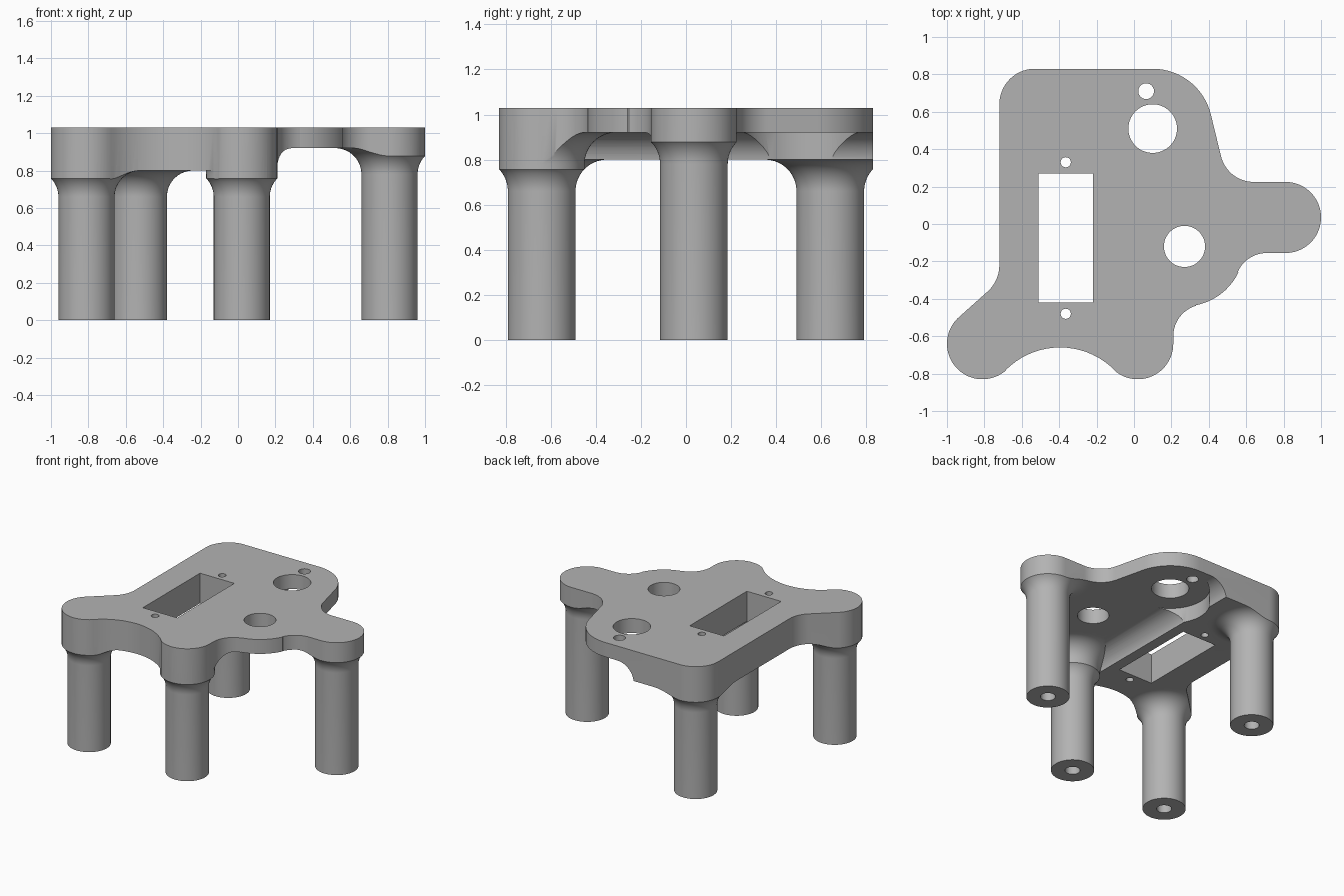
import bpy, bmesh
from math import cos, sin, radians, pi

if "Cube" in bpy.data.objects:
    bpy.data.objects.remove(bpy.data.objects["Cube"])

TOP, THIN, THICK = 1.03, 0.92, 0.80      # plate top and the two underside levels
LEG_R, PAD_R, FILLET = 0.15, 0.19, 0.14
BACK_LEG, LEFT_ARM, FRONT_LEG, SIDE_LEG = (-.53, .64), (-.81, -.64), (.02, -.64), (.81, .035)
BIG_HOLE, MID_HOLE = (.10, .51), (.27, -.12)

grey = bpy.data.materials.new("plain grey")
grey.use_nodes = True
colour = (0.45, 0.45, 0.45, 1)
grey.diffuse_color = colour
grey.node_tree.nodes["Principled BSDF"].inputs["Base Color"].default_value = colour


def arc(centre, r, a0, a1):
    n = max(3, int(abs(a1 - a0) / 5))
    angles = [radians(a0 + (a1 - a0) * i / n) for i in range(n + 1)]
    return [(centre[0] + r * cos(a), centre[1] + r * sin(a)) for a in angles]


def make(name, bm):
    bmesh.ops.remove_doubles(bm, verts=bm.verts, dist=1e-5)
    bmesh.ops.recalc_face_normals(bm, faces=bm.faces)
    mesh = bpy.data.meshes.new(name)
    bm.to_mesh(mesh)
    bm.free()
    mesh.materials.append(grey)
    ob = bpy.data.objects.new(name, mesh)
    bpy.context.collection.objects.link(ob)
    return ob


def prism(name, pts, lo, hi, along_y=False):
    """Extrude a 2D outline along z, or an x-z profile along y."""
    bm = bmesh.new()
    place = (lambda p: (p[0], lo, p[1])) if along_y else (lambda p: (p[0], p[1], lo))
    face = bm.faces.new([bm.verts.new(place(p)) for p in pts])
    new = bmesh.ops.extrude_face_region(bm, geom=[face])["geom"]
    step = (0, hi - lo, 0) if along_y else (0, 0, hi - lo)
    bmesh.ops.translate(bm, vec=step, verts=[v for v in new if isinstance(v, bmesh.types.BMVert)])
    return make(name, bm)


def box(name, x0, x1, y0, y1, lo, hi):
    return prism(name, [(x0, y0), (x1, y0), (x1, y1), (x0, y1)], lo, hi)


def cylinder(name, centre, r, lo, hi):
    return prism(name, arc(centre, r, 0, 355), lo, hi)


def lathe(name, centre, profile, sides=64):
    """Spin an (r, z) profile that starts and ends on the axis."""
    bm = bmesh.new()
    verts = [bm.verts.new((r, 0, z)) for r, z in profile]
    edges = [bm.edges.new(pair) for pair in zip(verts, verts[1:])]
    bmesh.ops.spin(bm, geom=verts + edges, cent=(0, 0, 0), axis=(0, 0, 1),
                   angle=2 * pi, steps=sides, use_merge=True)
    bmesh.ops.translate(bm, vec=(*centre, 0), verts=bm.verts)
    return make(name, bm)


def combine(target, other, operation):
    mod = target.modifiers.new(operation, "BOOLEAN")
    mod.operation, mod.solver, mod.object = operation, "EXACT", other
    bpy.context.view_layer.update()
    graph = bpy.context.evaluated_depsgraph_get()
    mesh = bpy.data.meshes.new_from_object(target.evaluated_get(graph))
    target.modifiers.clear()
    target.data = mesh
    bpy.data.objects.remove(other)


def flared(r, level, reach=FILLET):
    """Post wall of radius r that flares into an underside at the given level."""
    curve = arc((r + FILLET, level - FILLET), FILLET, 180, 90)
    return [p for p in curve if p[0] <= r + reach + 1e-4]


# Thick half of the plate, with a filleted step and a round clearance pocket
step = arc((0, THIN - FILLET), FILLET, 171.8, 90)
body = prism("bracket_body", [(-1.1, .98), (-1.1, THICK)] + step + [(0, .98)], -1, 1, True)
combine(body, cylinder("pocket", BIG_HOLE, .275, .7, .95), "DIFFERENCE")

# Thin slab over the whole outline
combine(body, box("slab", -1.2, 1.2, -1.1, 1.1, THIN, TOP), "UNION")

# Flared legs
for centre, level in ((BACK_LEG, THICK), (LEFT_ARM, THICK), (SIDE_LEG, THIN)):
    wall = flared(LEG_R, level)
    profile = [(0, 0), (LEG_R, 0)] + wall + [(wall[-1][0], level + .08), (0, level + .08)]
    combine(body, lathe("leg", centre, profile), "UNION")

# Front leg: flares to a round pad, then flares again into the thin plate
pad = flared(PAD_R, THIN)
profile = ([(0, 0), (LEG_R, 0)] + flared(LEG_R, THICK, .036) + [(PAD_R, .757)]
           + pad + [(pad[-1][0], .99), (0, .99)])
combine(body, lathe("front_leg", FRONT_LEG, profile), "UNION")

# Trim to the plan outline
outline = (arc(SIDE_LEG, .19, -90, 90)
           + arc((.64, .405), .18, -90, -167)
           + arc(BIG_HOLE, .32, 13, 90)
           + arc(BACK_LEG, .19, 90, 180)
           + arc((-.91, -.22), .19, 0, -50)
           + arc(LEFT_ARM, .19, 130, 312)
           + arc((-.395, -1.07), .41, 135, 45)
           + arc(FRONT_LEG, .19, 230, 360)
           + arc((.38, -.6), .17, 180, 107)
           + arc(MID_HOLE, .32, -79, -26)
           + arc((.71, -.325), .17, 155, 90))
combine(body, prism("outline", outline, -.2, 1.3), "INTERSECT")

# Window and round holes through the plate
combine(body, box("window", -.51, -.22, -.42, .27, .5, 1.3), "DIFFERENCE")
for centre, r in ((BIG_HOLE, .13), (MID_HOLE, .11), ((.065, .71), .042),
                  ((-.365, .33), .027), ((-.365, -.48), .027)):
    combine(body, cylinder("hole", centre, r, .5, 1.3), "DIFFERENCE")

# Blind screw holes in the feet
for centre in (BACK_LEG, LEFT_ARM, FRONT_LEG, SIDE_LEG):
    combine(body, cylinder("screw_hole", centre, .052, -.1, .5), "DIFFERENCE")

bpy.ops.object.select_all(action="DESELECT")
body.select_set(True)
bpy.context.view_layer.objects.active = body
bpy.ops.object.shade_smooth_by_angle(angle=radians(30))
